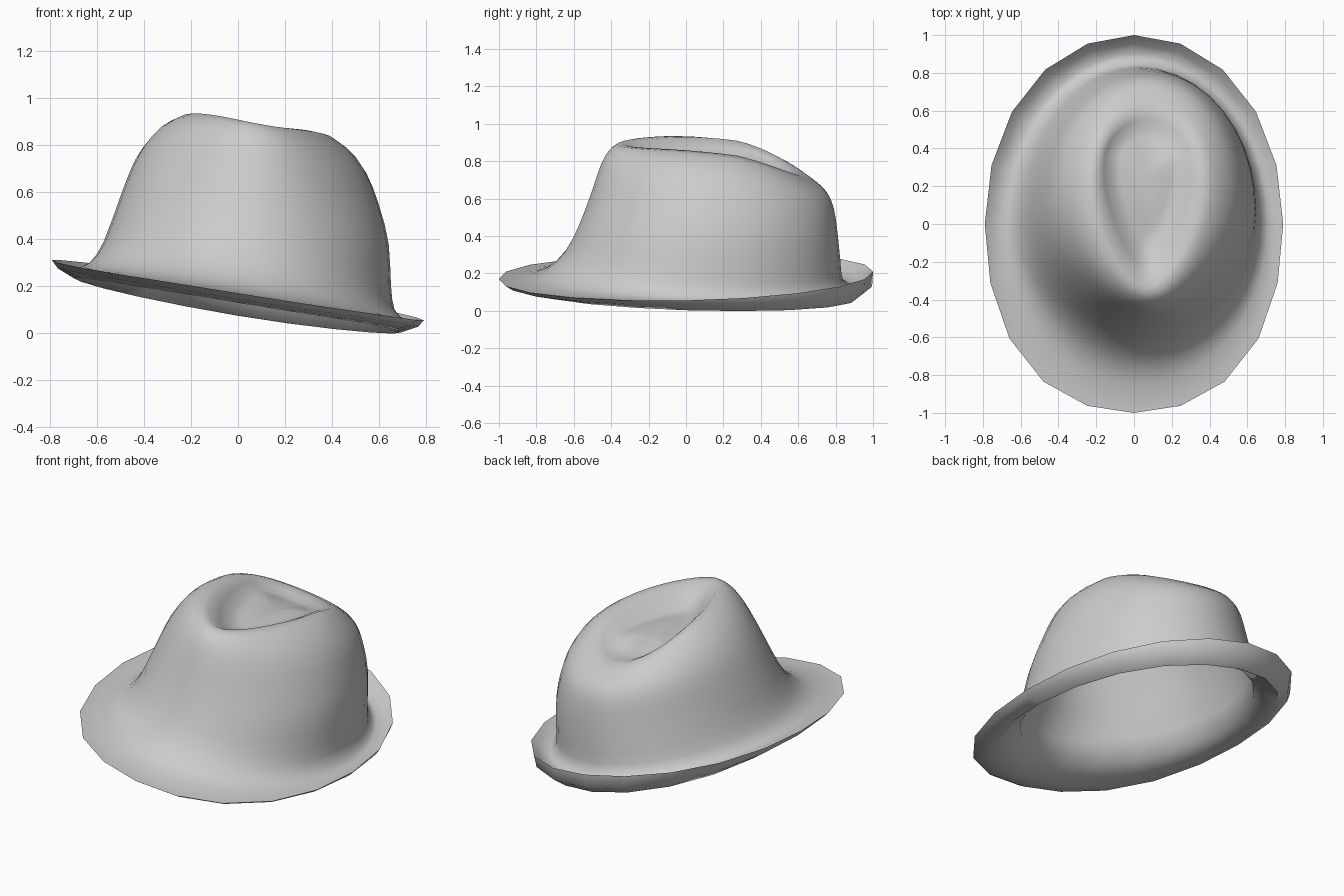
import bpy, bmesh, math

if "Cube" in bpy.data.objects:
    bpy.data.objects.remove(bpy.data.objects["Cube"])

N = 40  # segments round the hat

# Each ring: left x,z  right x,z  front y,z  back y,z  y of the widest point
brim = [
    (-.58, .275, .62, .085, -.64, .195, .79, .165, .02),   # head opening
    (-.70, .235, .69, .003, -.85, .13, .925, .075, 0),     # lowest part of the brim
    (-.765, .275, .765, .028, -.96, .145, .995, .13, 0),   # outside of the curl
    (-.79, .31, .79, .055, -1, .17, 1, .21, 0),            # edge
    (-.75, .285, .75, .05, -.94, .168, .955, .16, 0),      # inside of the curl
]
crown = [
    (-.69, .275, .71, .055, -.85, .18, .90, .125, 0),      # brim valley
    (-.63, .30, .665, .10, -.75, .215, .84, .16, .02),     # foot of the crown
    (-.57, .39, .65, .20, -.65, .31, .825, .27, .05),
    (-.50, .58, .64, .38, -.575, .45, .81, .42, .08),
    (-.44, .73, .60, .54, -.51, .62, .79, .55, .12),
    (-.37, .83, .545, .68, -.455, .78, .76, .62, .17),
    (-.29, .89, .465, .775, -.40, .868, .71, .67, .22),
    (-.20, .91, .36, .83, -.32, .888, .61, .73, .27),      # ridge
    (-.12, .81, .25, .765, -.13, .785, .50, .725, .34),    # teardrop groove
    (-.04, .80, .17, .775, .02, .785, .43, .74, .32),      # raised island
]


def ring_points(r, faceted=False):
    lx, lz, rx, rz, fy, fz, by, bz, cy = r
    cx, hw = (lx + rx) / 2, (rx - lx) / 2
    a1, b1 = (rz - lz) / 2, (bz - fz) / 2
    s, d = (rz + lz) / 2, (bz + fz) / 2
    pts = []
    for i in range(N):
        t = 2 * math.pi * i / N
        c, sn = math.cos(t), math.sin(t)
        # higher rings are pinched towards the front
        pinch = 1 - 0.9 * cy * sn * sn if sn < 0 else 1
        y = cy + ((by - cy) if sn > 0 else (cy - fy)) * sn
        z = s * c * c + d * sn * sn + a1 * c + b1 * sn
        # the front of the brim is slightly squarer than an ellipse
        swell = 1
        if faceted:
            swell += (.035 if sn < 0 else .012) * math.sin(2 * t) ** 2
        pts.append([cx + hw * c * pinch * swell, y * swell, z])
    if faceted:  # straight chords: a 20-sided outline
        for i in range(1, N, 2):
            p, q = pts[i - 1], pts[(i + 1) % N]
            pts[i] = [(u + v) / 2 for u, v in zip(p, q)]
    return pts


def refine(rings):
    # add a smoothly interpolated ring between neighbours
    out = []
    for k in range(len(rings) - 1):
        p, n = rings[max(k - 1, 0)], rings[min(k + 2, len(rings) - 1)]
        out.append(rings[k])
        out.append(tuple((-a + 9 * b + 9 * c - e) / 16
                         for a, b, c, e in zip(p, rings[k], rings[k + 1], n)))
    return out + [rings[-1]]


def inset(r, d, drop):
    lx, lz, rx, rz, fy, fz, by, bz, cy = r
    return (lx + d, lz - drop, rx - d, rz - drop, fy + d, fz - drop, by - d, bz - drop, cy)


# Felt: inner lining, brim underside, edge, then the outside up to the dent
lining = [inset(r, .025, .01) for r in crown[2:7]] + [inset(r, 0, .025) for r in crown[8:]]
loops = [ring_points(r) for r in reversed(lining)]
loops += [ring_points(r, True) for r in brim]
loops += [ring_points(r) for r in refine(crown)]

bm = bmesh.new()
rows = [[bm.verts.new(p) for p in loop] for loop in loops]
for a, b in zip(rows, rows[1:]):
    for i in range(N):
        j = (i + 1) % N
        bm.faces.new((a[i], a[j], b[j], b[i]))
for row in (rows[0], rows[-1]):
    mid = [sum(v.co[k] for v in row) / N for k in range(3)]
    centre = bm.verts.new(mid)
    for i in range(N):
        bm.faces.new((row[i], row[(i + 1) % N], centre))
bmesh.ops.recalc_face_normals(bm, faces=bm.faces)

mesh = bpy.data.meshes.new("felt_hat")
bm.to_mesh(mesh)
bm.free()
hat = bpy.data.objects.new("felt_hat", mesh)
bpy.context.collection.objects.link(hat)
bpy.context.view_layer.objects.active = hat
hat.select_set(True)
bpy.ops.object.shade_smooth_by_angle(angle=math.radians(65))
